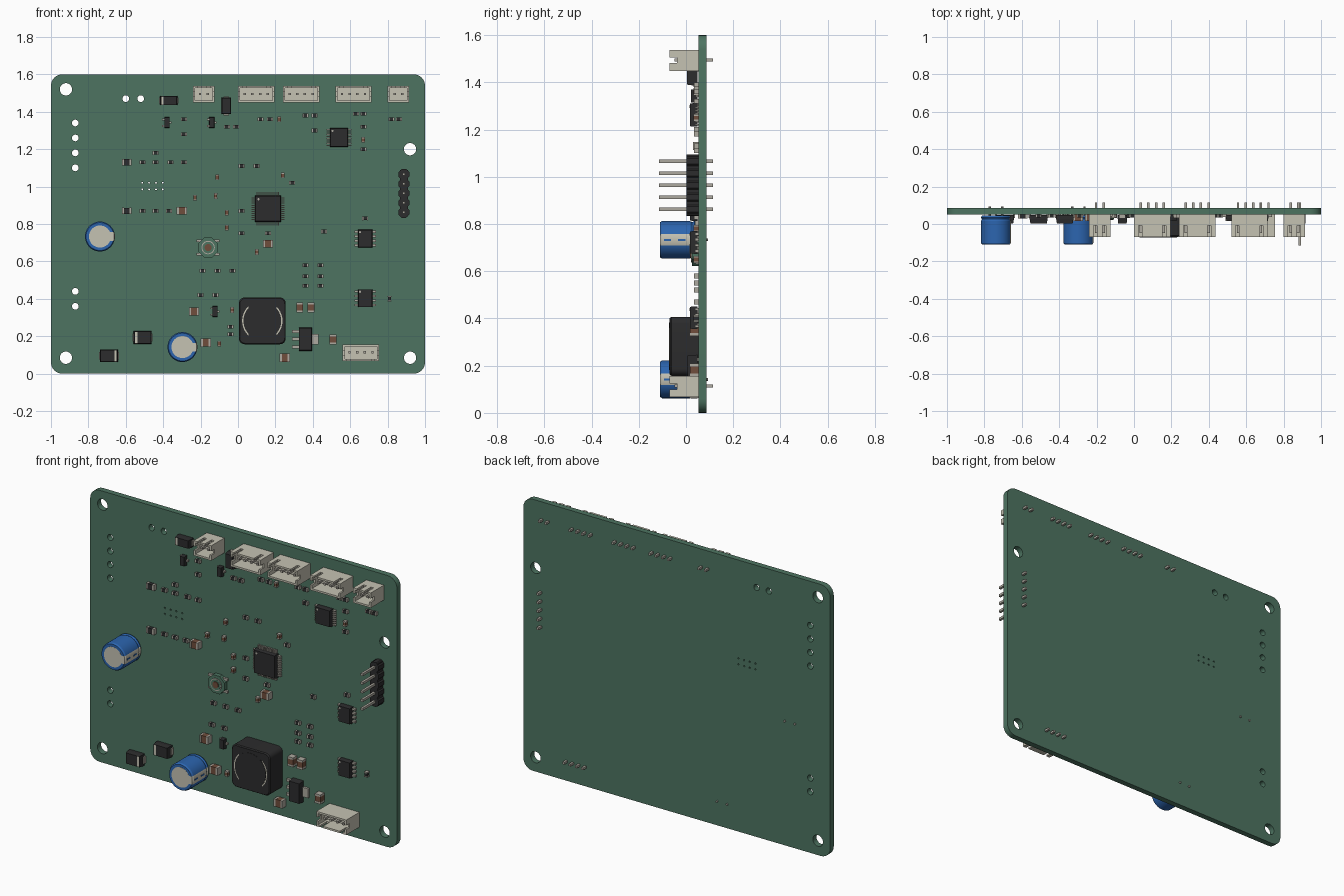
import bpy, bmesh, math
from mathutils import Matrix

cube = bpy.data.objects.get("Cube")
if cube:
    bpy.data.objects.remove(cube)

FACE = 0.052    # y of the populated board face; depths are measured forward from it
PIN_BACK = -0.063


def material(name, r, g, b):
    mat = bpy.data.materials.new(name)
    mat.use_nodes = True
    mat.diffuse_color = (r, g, b, 1)
    mat.node_tree.nodes["Principled BSDF"].inputs["Base Color"].default_value = (r, g, b, 1)
    return mat


GREEN = material("board green", .075, .175, .12)
CREAM = material("cream plastic", .56, .54, .45)
SILVER = material("tin silver", .42, .40, .35)
BLACK = material("chip black", .025, .025, .026)
BLUE = material("sleeve blue", .025, .13, .43)
BROWN = material("ceramic brown", .16, .075, .045)


def circle(cx, cz, r, n=32, turn=0):
    return [(cx + r * math.cos(turn + math.tau * i / n), cz + r * math.sin(turn + math.tau * i / n))
            for i in range(n)]


def rounded_rect(cx, cz, w, h, r, steps=6):
    pts = []
    for q, (sx, sz) in enumerate([(1, 1), (-1, 1), (-1, -1), (1, -1)]):
        for i in range(steps + 1):
            a = math.pi / 2 * (q + i / steps)
            pts.append((cx + sx * (w / 2 - r) + r * math.cos(a), cz + sz * (h / 2 - r) + r * math.sin(a)))
    return pts


class Part:
    """Collects prisms standing on the board face into one mesh."""

    def __init__(self, name):
        self.name, self.bm, self.mats = name, bmesh.new(), []

    def slot(self, mat):
        if mat not in self.mats:
            self.mats.append(mat)
        return self.mats.index(mat)

    def prism(self, outline, d0, d1, mat, taper=1):
        n = len(outline)
        cx = sum(p[0] for p in outline) / n
        cz = sum(p[1] for p in outline) / n
        low = [self.bm.verts.new((x, FACE - d0, z)) for x, z in outline]
        top = [self.bm.verts.new((cx + (x - cx) * taper, FACE - d1, cz + (z - cz) * taper)) for x, z in outline]
        faces = [self.bm.faces.new(low), self.bm.faces.new(top[::-1])]
        for i in range(n):
            j = (i + 1) % n
            faces.append(self.bm.faces.new((low[i], top[i], top[j], low[j])))
        for f in faces:
            f.material_index = self.slot(mat)
        return faces

    def box(self, cx, cz, w, h, d0, d1, mat, taper=1):
        w, h = w / 2, h / 2
        return self.prism([(cx - w, cz - h), (cx + w, cz - h), (cx + w, cz + h), (cx - w, cz + h)],
                          d0, d1, mat, taper)

    def finish(self, smooth=False):
        bmesh.ops.recalc_face_normals(self.bm, faces=self.bm.faces)
        mesh = bpy.data.meshes.new(self.name)
        self.bm.to_mesh(mesh)
        self.bm.free()
        for mat in self.mats:
            mesh.materials.append(mat)
        return link(mesh, self.name, smooth)


def link(mesh, name, smooth):
    obj = bpy.data.objects.new(name, mesh)
    bpy.context.collection.objects.link(obj)
    if smooth:
        bpy.ops.object.select_all(action='DESELECT')
        obj.select_set(True)
        bpy.context.view_layer.objects.active = obj
        bpy.ops.object.shade_smooth_by_angle(angle=math.radians(35))
    return obj


# Board: rounded outline with drilled holes, filled and extruded
outlines = [rounded_rect(0, .8, 2, 1.6, .06)]
outlines += [circle(x, z, .033) for x, z in [(-.92, 1.52), (.92, 1.2), (-.92, .085), (.92, .085)]]
outlines += [circle(-.87, z, .018, 20) for z in (1.34, 1.26, 1.18, 1.1, .44, .36)]
outlines += [circle(x, 1.47, .018, 20) for x in (-.6, -.52)]
outlines += [circle(-.457 + .037 * (i - 1.5), z, .005, 8) for i in range(4) for z in (.985, 1.02)]
curve = bpy.data.curves.new("board_outline", 'CURVE')
curve.dimensions, curve.fill_mode, curve.extrude = '2D', 'BOTH', .017
for pts in outlines:
    spline = curve.splines.new('POLY')
    spline.points.add(len(pts) - 1)
    for point, (x, z) in zip(spline.points, pts):
        point.co = (x, z, 0, 1)
    spline.use_cyclic_u = True
helper = bpy.data.objects.new("board_helper", curve)
bpy.context.collection.objects.link(helper)
board_mesh = bpy.data.meshes.new_from_object(helper.evaluated_get(bpy.context.evaluated_depsgraph_get()))
bpy.data.objects.remove(helper)
board_mesh.transform(Matrix.Translation((0, FACE + .017, 0)) @ Matrix.Rotation(math.pi / 2, 4, 'X'))
board_mesh.materials.clear()
board_mesh.materials.append(GREEN)
link(board_mesh, "circuit_board", True)


# Shrouded wire connectors: floor, end walls, one plain and one slotted long wall
def connector(name, x0, x1, z, pins, slot_side):
    p = Part(name)
    cx, w, h, t, deep = (x0 + x1) / 2, x1 - x0, .088, .011, .122
    p.box(cx, z, w, h, 0, .035, CREAM)
    p.box(cx, z - slot_side * (h - t) / 2, w, t, .035, deep, CREAM)
    wall = z + slot_side * (h - t) / 2
    p.box(cx, wall, w, t, .035, .06, CREAM)
    p.box(cx, wall, w - .085, t, .06, deep, CREAM)
    for s in (-1, 1):
        end = cx + s * (w - t) / 2
        p.box(end, z, t, h, .035, .09, CREAM)
        for v in (-1, 1):
            p.box(end, z + v * .028, t, .032, .09, deep, CREAM)
        p.box(cx + s * (w / 2 - .012), wall, .024, t, .06, deep, CREAM)
    for i in range(pins):
        p.box(cx + (i - (pins - 1) / 2) * .041, z + .002, .013, .013, PIN_BACK, .1, SILVER)
    p.finish()


for i, (x0, x1, pins) in enumerate([(-.24, -.125, 2), (0, .195, 4), (.24, .435, 4), (.52, .715, 4), (.8, .915, 2)]):
    connector(f"top_connector_{i}", x0, x1, 1.493, pins, 1)
connector("bottom_connector", .56, .755, .112, 4, -1)

# Five-way pin header
header = Part("pin_header")
for i in range(5):
    z = .862 + i * .0508
    header.prism(circle(.887, z, .031, 8, math.pi / 8), 0, .05, BLACK)
    header.box(.887, z, .014, .014, PIN_BACK, .167, SILVER)
header.box(.887, .964, .044, .25, 0, .049, BLACK)
header.finish()


# Electrolytic capacitors, with a pale stripe on the faces turned to +x
def can(name, x, z):
    p = Part(name)
    sleeve = []
    for r, d0, d1, taper in [(.074, .006, .016, 1.08), (.08, .016, .026, .94), (.075, .026, .036, 1.06),
                             (.08, .036, .153, 1), (.08, .153, .162, .93)]:
        sleeve += p.prism(circle(x, z, r, 40), d0, d1, BLUE, taper)
    for f in sleeve:
        c = f.calc_center_median()
        if len(f.verts) == 4 and abs(math.atan2(c.z - z, c.x - x)) < math.radians(18):
            f.material_index = p.slot(CREAM)
    p.prism(circle(x, z, .059, 40), .161, .1625, CREAM)
    p.box(x + .063, z, .022, .046, .161, .1625, CREAM)
    for d in (.055, .115):
        p.box(x + .08, z, .003, .008, d, d + .03, BLUE)
    for s in (-1, 1):
        p.prism(circle(x + s * .033, z, .006, 8), -.042, .01, SILVER)
    p.finish(True)


can("left_capacitor", -.738, .733)
can("lower_capacitor", -.297, .142)

# Power inductor with round core and clip arcs
ind = Part("inductor")
ix, iz = .13, .282
ind.prism(rounded_rect(ix, iz, .25, .25, .03), 0, .114, BLACK)
ind.prism(rounded_rect(ix, iz, .25, .25, .03), .114, .12, BLACK, .96)
ind.prism(circle(ix, iz, .108, 40), .119, .121, CREAM)
for s in (-1, 1):
    ind.box(ix, iz + s * .085, .15, .07, .119, .122, BLACK)
ind.prism(circle(ix, iz, .101, 40), .119, .123, BLACK)
ind.finish(True)


# Leaded chips: pins along the sides, optionally also top and bottom
def chip(name, x, z, w, h, pins, pitch, four_sided=False):
    p = Part(name)
    p.box(x, z, w, h, .004, .02, BLACK)
    p.box(x, z, w, h, .02, .036, BLACK, .95)
    for i in range(pins):
        o = (i - (pins - 1) / 2) * pitch
        for s in (-1, 1):
            p.box(x + s * (w / 2 + .008), z + o, .022, pitch * .5, 0, .014, SILVER)
            if four_sided:
                p.box(x + o, z + s * (h / 2 + .008), pitch * .5, .022, 0, .014, SILVER)
    p.prism(circle(x - w * .36, z + h * .36, .006, 10), .035, .0365, SILVER)
    p.finish()


chip("processor", .16, .882, .14, .14, 12, .0105, True)
chip("driver_chip", .54, 1.262, .096, .1, 8, .012)
chip("upper_small_chip", .68, .722, .076, .096, 4, .024)
chip("lower_small_chip", .68, .403, .076, .096, 4, .024)

# Voltage regulator with heat tab
reg = Part("regulator")
reg.box(.36, .184, .07, .125, .004, .045, BLACK, .94)
reg.box(.41, .184, .04, .055, 0, .014, SILVER)
for i in (-1, 0, 1):
    reg.box(.308, .184 + i * .042, .04, .016, 0, .014, SILVER)
reg.finish()

# Small three-leg transistors
for i, (x, z) in enumerate([(-.38, 1.342), (-.14, 1.342), (-.123, .332)]):
    p = Part(f"transistor_{i}")
    p.box(x, z, .028, .058, .003, .03, BLACK, .92)
    for dx, dz in [(1, 0), (-1, .7), (-1, -.7)]:
        p.box(x + dx * .018, z + dz * .025, .014, .01, 0, .012, SILVER)
    p.finish()

# Power diodes with a pale band; side gives the end that carries it
for i, (x, z, w, h, side) in enumerate([(-.37, 1.46, .092, .05, -1), (-.062, 1.432, .05, .09, 0),
                                        (-.51, .193, .096, .068, -1), (-.69, .095, .096, .068, 1)]):
    p = Part(f"diode_{i}")
    p.box(x, z, w, h, .004, .025, BLACK)
    p.box(x, z, w, h, .025, .048, BLACK, .92)
    for s in (-1, 1):
        if side:
            p.box(x + s * w / 2, z, .012, h * .6, 0, .02, SILVER)
        else:
            p.box(x, z + s * h / 2, w * .6, .012, 0, .02, SILVER)
    if side:
        p.box(x + side * w * .36, z, .012, h * .9, .046, .0485, CREAM)
    p.finish()

# Push button
button = Part("push_button")
bx, bz = -.16, .674
for s in (-1, 1):
    for v in (-1, 1):
        button.box(bx + s * .045, bz + v * .036, .034, .014, 0, .012, SILVER)
button.prism(circle(bx, bz, .057, 8, math.pi / 8), 0, .026, GREEN)
button.prism(circle(bx, bz, .036, 24), .026, .03, SILVER)
button.prism(circle(bx, bz, .031, 24), .026, .031, GREEN)
button.prism(circle(bx, bz, .019, 24), .026, .036, BROWN)
button.finish()


# Two-terminal surface parts
def passive(name, x, z, body, length, width, deep, upright=False):
    p = Part(name)
    for o, part, mat in [(0, .56, body), (-.39, .22, SILVER), (.39, .22, SILVER)]:
        grow = 0 if mat is body else .001
        if upright:
            p.box(x, z + o * length, width + grow, part * length, 0, deep + grow, mat)
        else:
            p.box(x + o * length, z, part * length, width + grow, 0, deep + grow, mat)
    p.finish()


resistor_rows = {
    1.39: (.63, .67), 1.38: (.36, .41), 1.36: (-.29, .12, .17, .82, .86), 1.32: (-.06, -.01, .67),
    1.3: (.41,), 1.28: (-.29,), 1.2: (.67,), 1.18: (-.44,), 1.13: (-.51, -.44, -.36, -.29),
    1.11: (.02, .1), 1.02: (.29,), .87: (-.51, -.44, -.37, .02), .83: (.68,), .75: (.02, .16),
    .76: (.46,), .55: (-.19, -.11, -.03), .42: (-.2, -.12), .58: (.36, .44), .52: (.36, .44),
    .47: (.36, .44), .21: (-.04,), .25: (-.04,)}
for z, xs in resistor_rows.items():
    for x in xs:
        passive("resistor", x, z, BLACK, .032, .019, .017)
for x, z in [(.22, 1.36), (.67, 1.25), (-.23, .94), (.24, 1.06), (-.11, 1.05), (-.12, .95), (-.06, .86),
             (-.06, .78), (.1, .65), (-.03, .34), (-.1, .16), (.81, .4)]:
    passive("small_ceramic", x, z, BROWN if x < .8 else BLACK, .03, .018, .02, True)
for z in (.87, 1.13):
    passive("large_resistor", -.595, z, BLACK, .052, .033, .022)
for x, z in [(-.3, .87), (.16, .695), (-.235, .332), (-.172, .166), (.25, .085)]:
    passive("ceramic_block", x, z, BROWN, .055, .04 if z > .4 else .044, .036)
for x, z in [(.33, .353), (.39, .353), (.508, .182)]:
    passive("upright_ceramic", x, z, BROWN, .055, .036, .036, True)
